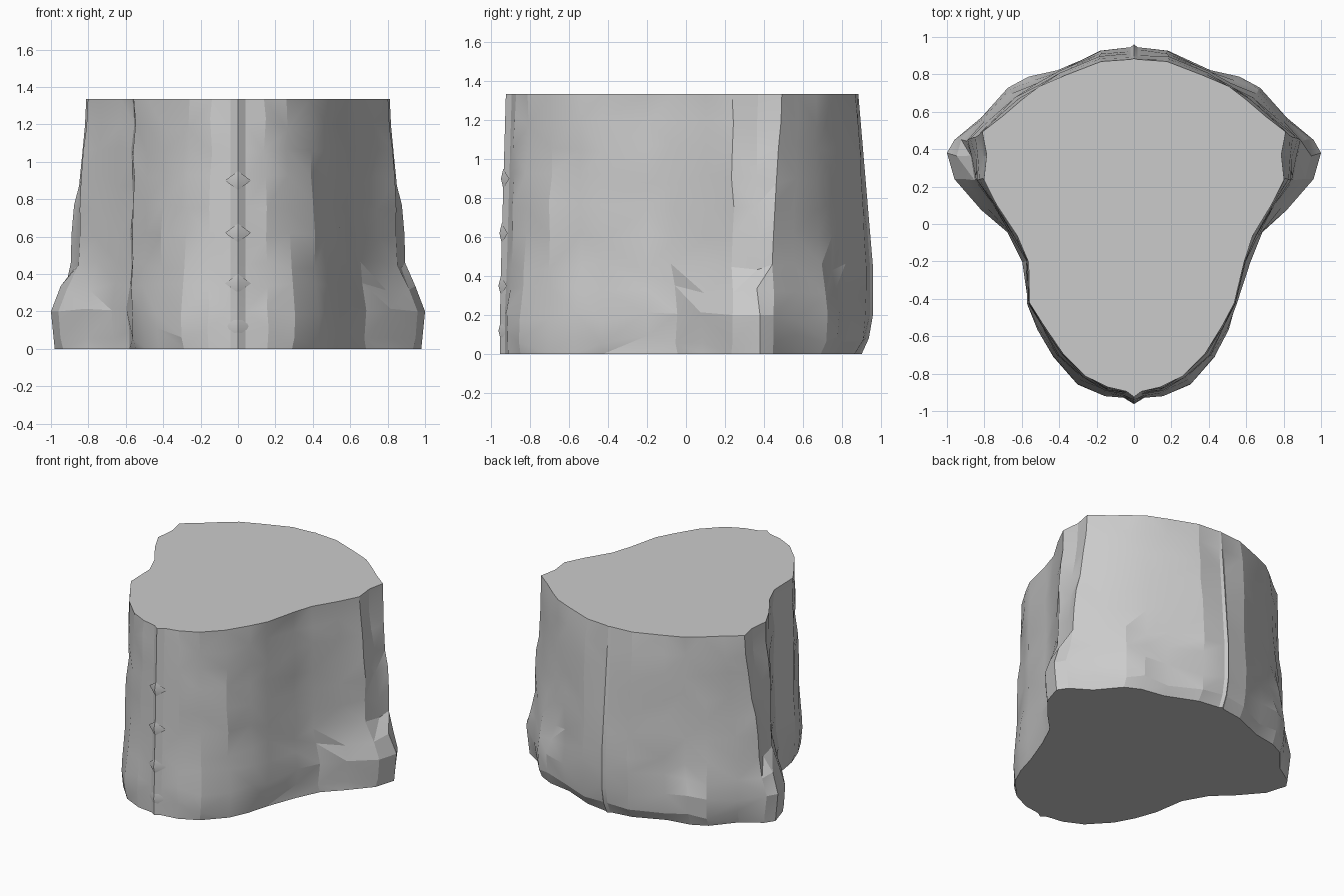
import bpy, bmesh, random
from mathutils import Vector

if "Cube" in bpy.data.objects:
    bpy.data.objects.remove(bpy.data.objects["Cube"])

random.seed(11)

# Half cross-sections (x, y) from the front seam round to the back seam
BASE = [(0, -.955), (.04, -.93), (.16, -.915), (.3, -.85), (.43, -.71), (.51, -.57), (.565, -.43),
        (.59, -.2), (.68, -.05), (.82, .08), (.96, .24), (1, .38), (.96, .45), (.82, .57),
        (.68, .73), (.57, .79), (.4, .82), (.18, .925), (.02, .945), (0, .96)]
MID = [(0, -.95), (.04, -.92), (.15, -.9), (.28, -.83), (.41, -.7), (.5, -.54), (.565, -.43),
       (.57, -.2), (.64, -.07), (.75, .1), (.86, .24), (.88, .36), (.9, .45), (.8, .55),
       (.65, .69), (.52, .75), (.4, .82), (.18, .93), (.02, .945), (0, .96)]
TOP = [(0, -.925), (.04, -.895), (.14, -.875), (.26, -.81), (.38, -.69), (.48, -.54), (.55, -.43),
       (.56, -.2), (.63, -.07), (.73, .1), (.805, .24), (.785, .37), (.81, .49), (.7, .58),
       (.6, .66), (.5, .73), (.38, .8), (.18, .87), (.02, .88), (0, .885)]
LEVELS = [0, .08, .2, .32, .45, .6, .75, .9, 1.05, 1.2, 1.335]
RIGHT_SHIFT = {5: -.01, 6: -.022, 7: .025, 8: .01}   # right waist is less pinched


def section(z):
    if z <= .2:
        s = .94 + .06 * (z / .2) ** .5
        return [Vector((x * (.98 + .1 * z), y * s if y > .5 else y)) for x, y in BASE]
    a, b, t = (BASE, MID, (z - .2) / .25) if z < .45 else (MID, TOP, (z - .45) / .885)
    return [Vector(p).lerp(Vector(q), t) for p, q in zip(a, b)]


def finish(bm, name, angle):
    bmesh.ops.recalc_face_normals(bm, faces=bm.faces)
    mesh = bpy.data.meshes.new(name)
    bm.to_mesh(mesh)
    bm.free()
    ob = bpy.data.objects.new(name, mesh)
    bpy.context.collection.objects.link(ob)
    bpy.ops.object.select_all(action='DESELECT')
    ob.select_set(True)
    bpy.context.view_layer.objects.active = ob
    bpy.ops.object.shade_smooth_by_angle(angle=angle)


# Rough-hewn body: lofted closed rings with small facet offsets shared by both sides
bm = bmesh.new()
rings = []
n = len(BASE)
for k, z in enumerate(LEVELS):
    rim = k in (0, len(LEVELS) - 1)
    right, left = [], []
    for i, p in enumerate(section(z)):
        j = 0 if p.x < .1 or p.x > .95 else .008
        x, y = p.x + random.uniform(-j, j), p.y + random.uniform(-j, j)
        h = z + (0 if rim else random.uniform(-j, j) * 4)
        right.append(bm.verts.new((x + RIGHT_SHIFT.get(i, 0), y, h)))
        if 0 < i < n - 1:
            left.append(bm.verts.new((-x, y, h)))
    rings.append(right + left[::-1])
for lo, hi in zip(rings, rings[1:]):
    for i in range(len(lo)):
        m = (i + 1) % len(lo)
        a, b, c, d = lo[i], lo[m], hi[m], hi[i]
        tris = ((a, b, c), (a, c, d)) if random.random() < .5 else ((a, b, d), (b, c, d))
        for t in tris:
            bm.faces.new(t)
bm.faces.new(rings[0])
bm.faces.new(rings[-1])
finish(bm, "stump_body", .27)

# Small pinched knots along the front seam
bm = bmesh.new()
for z in (.12, .35, .62, .9):
    y = -.955 + .028 * max(0, z - .45)
    rim = [bm.verts.new((x, y + d, z + h))
           for x, d, h in ((-.07, .035, 0), (0, .004, -.05), (.07, .035, 0), (0, .004, .05))]
    tip = bm.verts.new((0, y - .008, z))
    for i in range(4):
        bm.faces.new((rim[i], rim[(i + 1) % 4], tip))
finish(bm, "seam_knots", .7)
